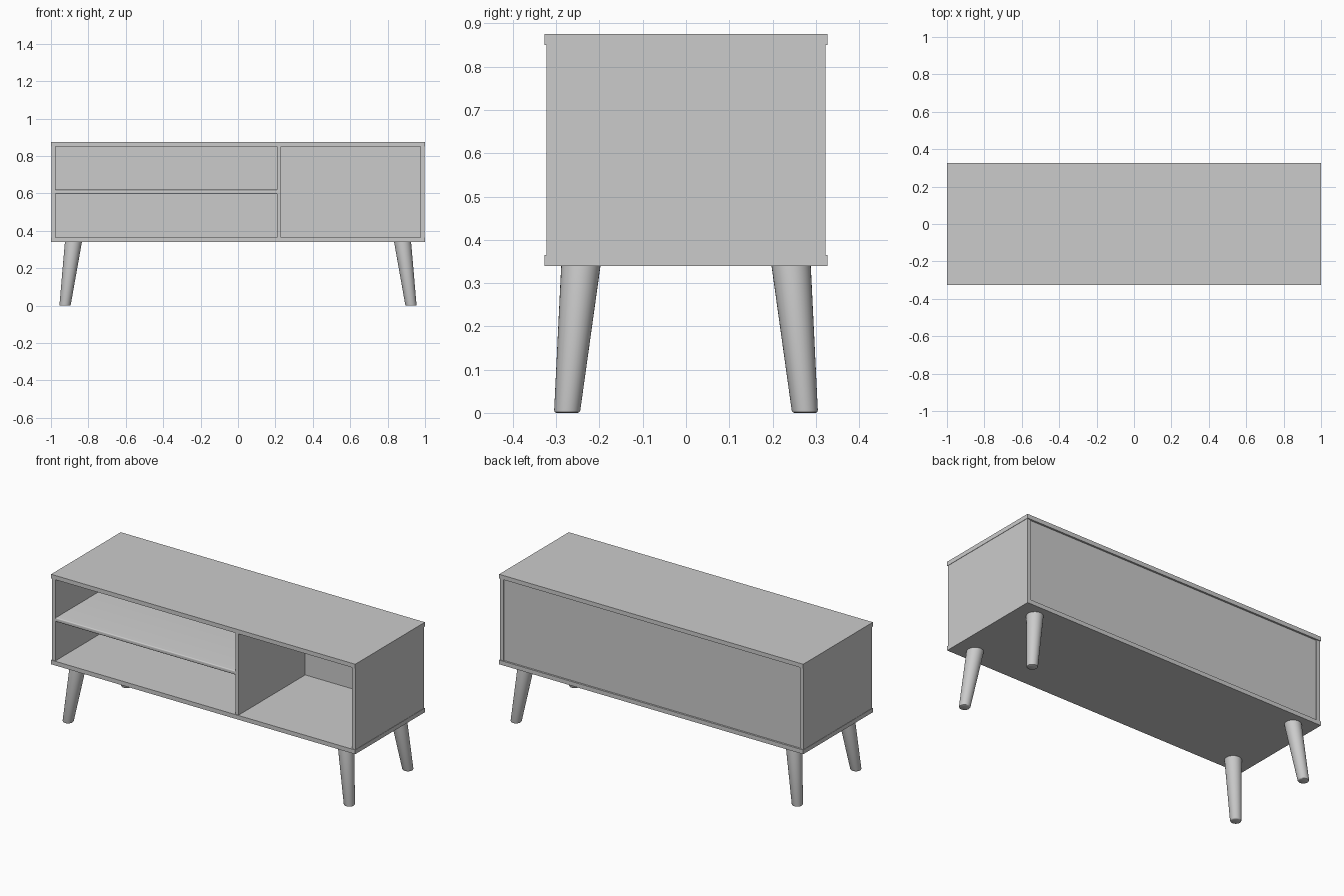
import bpy, bmesh, math

if "Cube" in bpy.data.objects:
    bpy.data.objects.remove(bpy.data.objects["Cube"])

HALF_DEPTH = 0.327
TILT_X, TILT_Y = 0.045, 0.032   # outward splay of each leg


def link(name, bm):
    bmesh.ops.recalc_face_normals(bm, faces=bm.faces[:])
    mesh = bpy.data.meshes.new(name)
    bm.to_mesh(mesh)
    bm.free()
    obj = bpy.data.objects.new(name, mesh)
    bpy.context.collection.objects.link(obj)
    return obj


def panel(name, x, y, z, round_front=0.0):
    """Box between (min, max) pairs, optionally with rounded front edges."""
    bm = bmesh.new()
    bmesh.ops.create_cube(bm, size=1)
    for v in bm.verts:
        v.co = [lo + (c + 0.5) * (hi - lo) for c, (lo, hi) in zip(v.co, (x, y, z))]
    if round_front:
        edges = [e for e in bm.edges
                 if all(abs(v.co.y - y[0]) < 1e-5 for v in e.verts)
                 and abs(e.verts[0].co.z - e.verts[1].co.z) < 1e-5]
        bmesh.ops.bevel(bm, geom=edges, offset=round_front, segments=4,
                        profile=0.5, affect='EDGES')
    return link(name, bm)


def smooth(obj):
    bpy.ops.object.select_all(action='DESELECT')
    obj.select_set(True)
    bpy.context.view_layer.objects.active = obj
    bpy.ops.object.shade_smooth_by_angle(angle=math.radians(35))


def leg(name, sx, sy, sides=32):
    """Splayed tapered leg with a softened foot and level ends."""
    bm = bmesh.new()
    rings = []
    for z, r in ((0, 0.025), (0.002, 0.0285), (0.006, 0.0302), (0.342, 0.0455)):
        t = 1 - z / 0.34
        cx, cy = sx * (0.88 + TILT_X * t), sy * (0.243 + TILT_Y * t)
        rings.append([bm.verts.new((cx + r * math.cos(a), cy + r * math.sin(a), z))
                      for a in (2 * math.pi * i / sides for i in range(sides))])
    for low, high in zip(rings, rings[1:]):
        for i in range(sides):
            j = (i + 1) % sides
            bm.faces.new((low[i], low[j], high[j], high[i]))
    bm.faces.new(rings[0])
    bm.faces.new(rings[-1])
    smooth(link(name, bm))


# Top and bottom boards
panel("top_board", (-1, 1), (-HALF_DEPTH, HALF_DEPTH), (0.85, 0.875))
panel("bottom_board", (-1, 1), (-HALF_DEPTH, HALF_DEPTH), (0.34, 0.365))

# Side panels and divider
panel("left_side", (-0.998, -0.975), (-0.322, 0.322), (0.365, 0.85))
panel("right_side", (0.975, 0.998), (-0.322, 0.322), (0.365, 0.85))
panel("divider", (0.208, 0.23), (-0.322, 0.303), (0.365, 0.85))

# Shelf with rounded front edge
smooth(panel("shelf", (-0.975, 0.208), (-0.32, 0.303), (0.596, 0.62), 0.006))

# Back panel with cable hole
back = panel("back_panel", (-0.975, 0.975), (0.303, 0.316), (0.365, 0.85))
bm = bmesh.new()
bmesh.ops.create_cone(bm, cap_ends=True, segments=48, radius1=0.075,
                      radius2=0.075, depth=0.2)
for v in bm.verts:
    x, y, z = v.co
    v.co = (x + 0.395, z + 0.31, y + 0.708)
cutter = link("hole_cutter", bm)
cut = back.modifiers.new("cable_hole", 'BOOLEAN')
cut.operation, cut.object, cut.solver = 'DIFFERENCE', cutter, 'EXACT'
bpy.context.view_layer.objects.active = back
bpy.ops.object.modifier_apply(modifier=cut.name)
bpy.data.objects.remove(cutter)
smooth(back)

# Legs
for sy, fb in ((-1, "front"), (1, "back")):
    for sx, side in ((-1, "left"), (1, "right")):
        leg(f"{fb}_{side}_leg", sx, sy)
